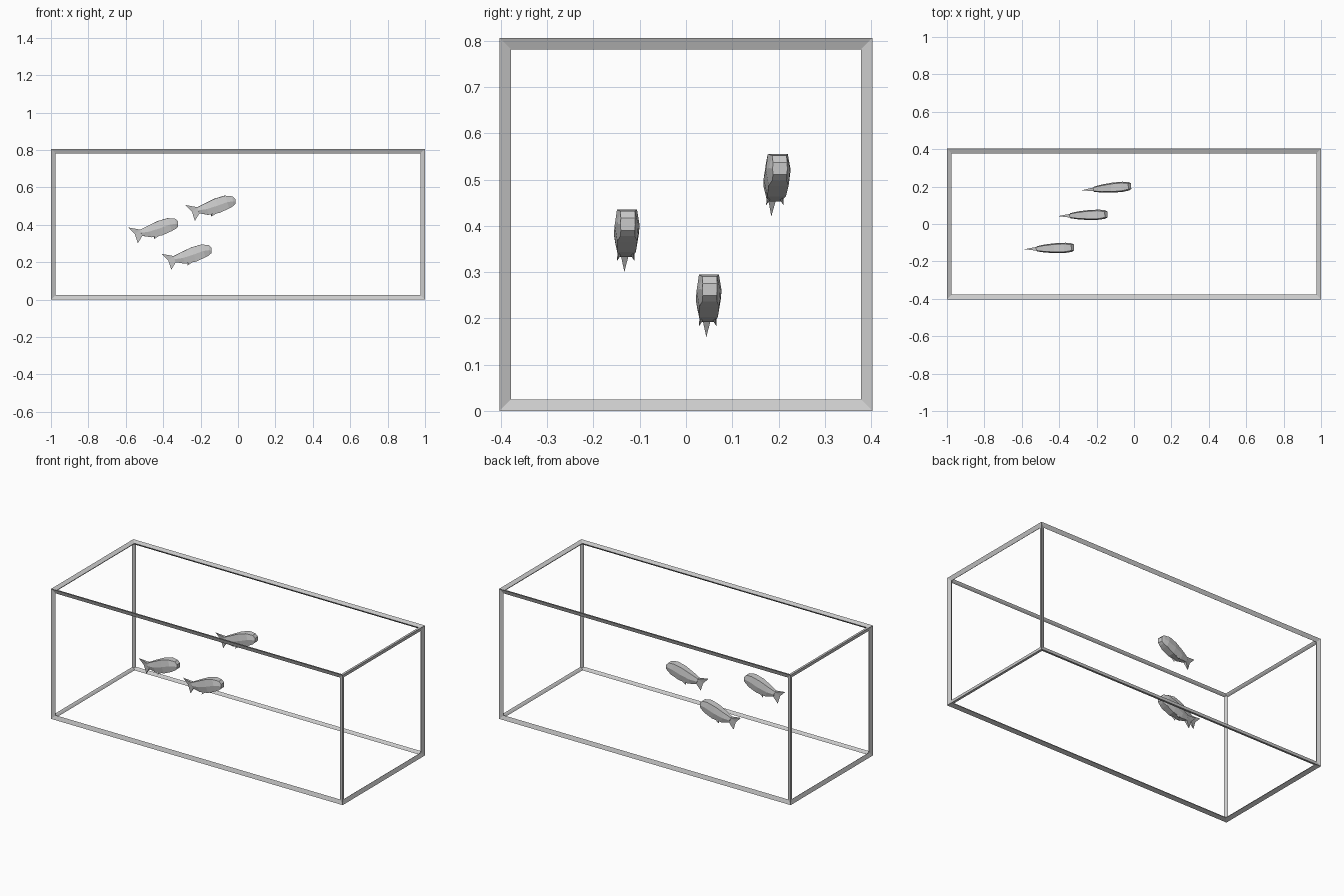
import bpy, bmesh
from math import radians
from mathutils import Matrix, Vector

if "Cube" in bpy.data.objects:
    bpy.data.objects.remove(bpy.data.objects["Cube"])


def make_object(name, bm):
    bmesh.ops.recalc_face_normals(bm, faces=bm.faces)
    mesh = bpy.data.meshes.new(name)
    bm.to_mesh(mesh)
    bm.free()
    ob = bpy.data.objects.new(name, mesh)
    bpy.context.collection.objects.link(ob)
    return ob


# Tank frame: a box turned into bars along its edges
BAR = 0.032
GROW = BAR / 3 ** 0.5          # how much the bars enlarge the box
LENGTH, SIDE = 2.0, 0.806
bm = bmesh.new()
bmesh.ops.create_cube(bm, size=1.0)
bmesh.ops.scale(bm, vec=(LENGTH - GROW, SIDE - GROW, SIDE - GROW), verts=bm.verts)
bmesh.ops.translate(bm, vec=(0, 0, SIDE / 2), verts=bm.verts)
frame = make_object("tank_frame", bm)
wire = frame.modifiers.new("bars", 'WIREFRAME')
wire.thickness = BAR
wire.offset = 0
wire.use_even_offset = True
wire.use_relative_offset = False
wire.use_replace = True

# Fish body: six-sided sections, snout to tail
# (x at top, x at bottom, top, bottom, half width, share of width on top and bottom)
SECTIONS = [
    (0.132, 0.124, -0.002, -0.027, 0.016, 0.95),
    (0.122, 0.108, 0.017, -0.035, 0.023, 0.68),
    (0.085, 0.085, 0.032, -0.040, 0.027, 0.80),
    (0.030, 0.030, 0.033, -0.047, 0.027, 0.75),
    (-0.030, -0.030, 0.024, -0.040, 0.022, 0.70),
    (-0.075, -0.075, 0.016, -0.018, 0.014, 0.65),
]
bm = bmesh.new()
rings = []
for xt, xb, top, bot, w, share in SECTIONS:
    xm, zm, n = (xt + xb) / 2, (top + bot) / 2, w * share
    ring = [(xt, n, top), (xm, w, zm), (xb, n, bot),
            (xb, -n, bot), (xm, -w, zm), (xt, -n, top)]
    rings.append([bm.verts.new(p) for p in ring])
for a, b in zip(rings, rings[1:]):
    for i in range(6):
        j = (i + 1) % 6
        bm.faces.new((a[i], a[j], b[j], b[i]))
bm.faces.new(rings[0])
bm.faces.new(rings[-1])

# Forked tail fin, tapering to thin tips
root = [[bm.verts.new((-0.072, s * 0.010, z)) for z in (0.015, -0.017)] for s in (1, -1)]
upper, notch, lower = [bm.verts.new(p) for p in
                       ((-0.132, 0, 0.046), (-0.109, 0, 0.003), (-0.108, 0, -0.050))]
for t, b in root:
    bm.faces.new((t, upper, notch))
    bm.faces.new((t, notch, b))
    bm.faces.new((b, notch, lower))
(t0, b0), (t1, b1) = root
bm.faces.new((t0, t1, upper))
bm.faces.new((b0, b1, lower))
bm.faces.new((t0, b0, b1, t1))

# Pair of small belly fins
for s in (1, -1):
    a, b, c, tip = [bm.verts.new((x, s * y, z)) for x, y, z in
                    ((0.025, 0.014, -0.042), (-0.012, 0.008, -0.038),
                     (-0.005, 0.018, -0.034), (-0.018, 0.019, -0.053))]
    for f in ((a, b, c), (a, b, tip), (b, c, tip), (c, a, tip)):
        bm.faces.new(f)
fish = make_object("fish_1", bm)

# Three fish swimming upwards to the right
PLACES = [((-0.447, -0.130, 0.380), 2), ((-0.268, 0.047, 0.239), 2), ((-0.142, 0.192, 0.500), 5)]
for i, (pos, yaw) in enumerate(PLACES):
    ob = fish
    if i:
        ob = bpy.data.objects.new(f"fish_{i + 1}", fish.data)
        bpy.context.collection.objects.link(ob)
    ob.location = Vector(pos)
    ob.rotation_euler = (Matrix.Rotation(radians(yaw), 3, 'Z')
                         @ Matrix.Rotation(radians(-17), 3, 'Y')).to_euler()
